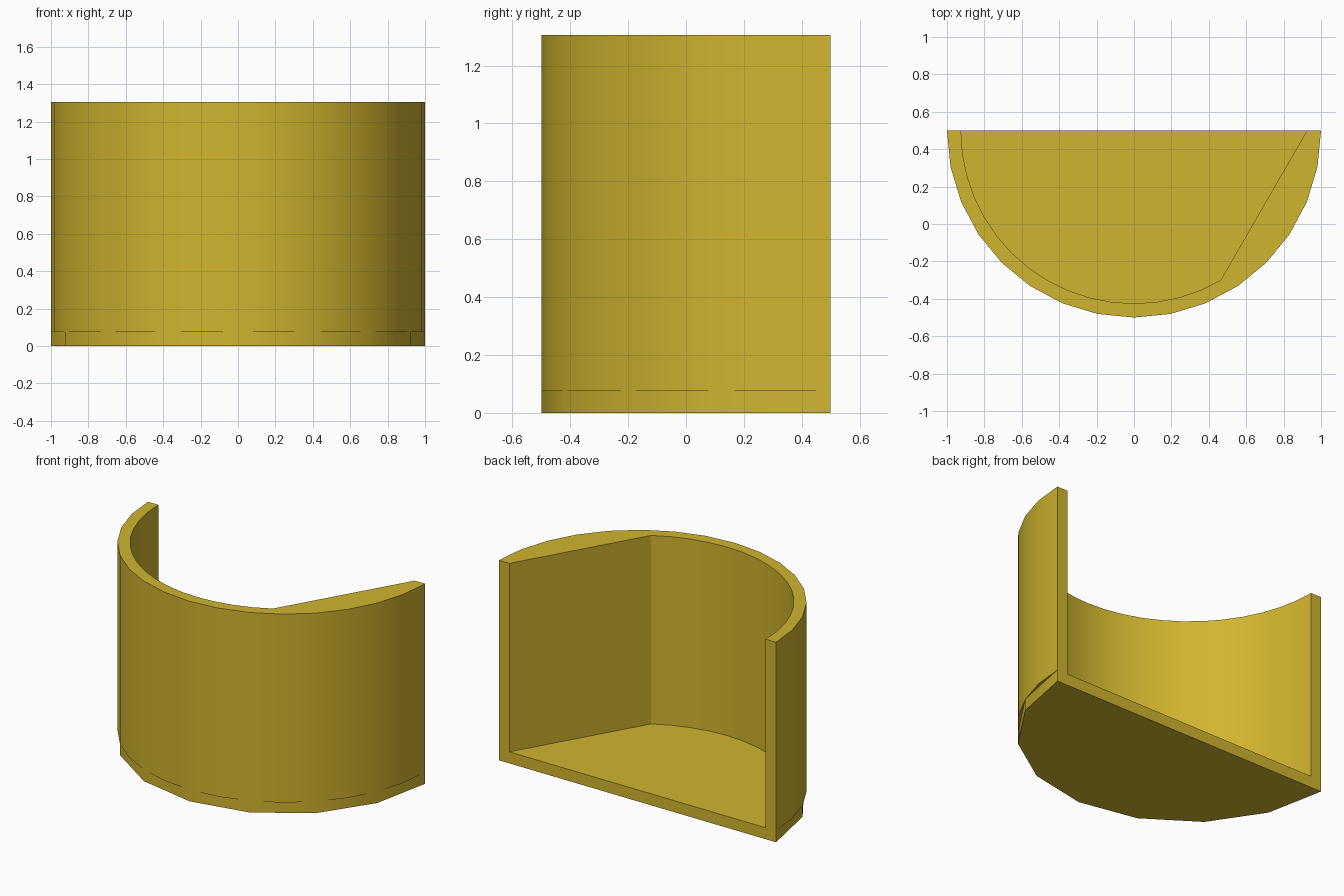
import bpy, bmesh
from math import cos, sin, pi, radians

if "Cube" in bpy.data.objects:
    bpy.data.objects.remove(bpy.data.objects["Cube"])

BACK = 0.5      # y of the open back plane (arc centre)
FLOOR = 0.075   # base thickness
TOP = 1.305

mat = bpy.data.materials.new("mustard yellow")
mat.diffuse_color = (0.64, 0.46, 0.028, 1)
mat.use_nodes = True
mat.node_tree.nodes["Principled BSDF"].inputs["Base Color"].default_value = mat.diffuse_color


def arc(radius, steps, last=180):
    """Points on the front half circle, from the left end towards the right."""
    n = round(steps * last / 180)
    return [(-radius * cos(pi * i / steps), BACK - radius * sin(pi * i / steps))
            for i in range(n + 1)]


def prism(name, outline, z0, z1):
    """Extrude a closed outline between two heights."""
    bm = bmesh.new()
    face = bm.faces.new([bm.verts.new((x, y, z0)) for x, y in outline])
    ext = bmesh.ops.extrude_face_region(bm, geom=[face], use_keep_orig=True)
    verts = [v for v in ext["geom"] if isinstance(v, bmesh.types.BMVert)]
    bmesh.ops.translate(bm, verts=verts, vec=(0, 0, z1 - z0))
    bmesh.ops.recalc_face_normals(bm, faces=bm.faces[:])
    mesh = bpy.data.meshes.new(name)
    bm.to_mesh(mesh)
    bm.free()
    mesh.materials.append(mat)
    obj = bpy.data.objects.new(name, mesh)
    bpy.context.collection.objects.link(obj)
    bpy.context.view_layer.objects.active = obj
    obj.select_set(True)
    bpy.ops.object.shade_smooth_by_angle(angle=radians(30))
    obj.select_set(False)
    return obj


# Coarser half-round floor plate
prism("base_plate", arc(1.0, 8), 0, FLOOR)

# Curved wall: thin shell that thickens to a straight inner face on the right
inner = arc(0.925, 24, 120) + [(0.925, BACK)]
prism("curved_wall", arc(1.0, 16) + inner[::-1], FLOOR, TOP)
